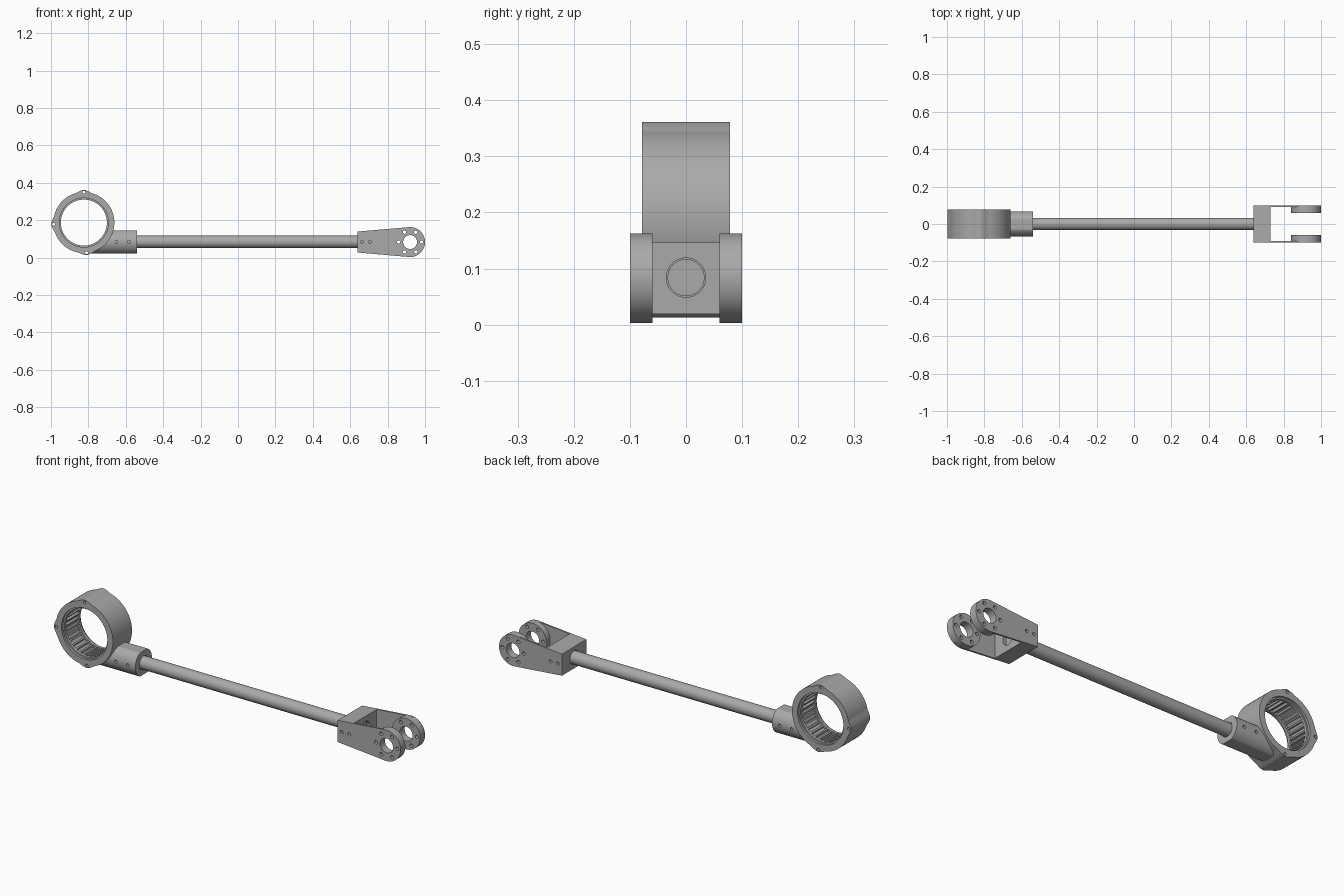
import bpy, bmesh
from math import sin, cos, pi, radians
from mathutils import Vector

if "Cube" in bpy.data.objects:
    bpy.data.objects.remove(bpy.data.objects["Cube"])

grey = bpy.data.materials.new("machined grey")
grey.use_nodes = True
grey.diffuse_color = (0.4, 0.4, 0.4, 1)
grey.node_tree.nodes["Principled BSDF"].inputs["Base Color"].default_value = (0.4, 0.4, 0.4, 1)

AXIS_Z = 0.084           # height of the rod axis
RING = (-0.824, 0.187)   # ring centre in x, z
EYE = (0.92, 0.083)      # clevis eye centre in x, z


def prism(name, points, start, end, axis="y"):
    """Extrude a closed outline along y (points are x, z) or x (points are y, z)."""
    place = (lambda p, t: (p[0], t, p[1])) if axis == "y" else (lambda p, t: (t, p[0], p[1]))
    bm = bmesh.new()
    face = bm.faces.new([bm.verts.new(place(p, start)) for p in points])
    shift = Vector(place((0, 0), end)) - Vector(place((0, 0), start))
    top = bmesh.ops.extrude_face_region(bm, geom=[face])["geom"]
    bmesh.ops.translate(bm, vec=shift, verts=[v for v in top if isinstance(v, bmesh.types.BMVert)])
    if face.is_valid and len(bm.faces) < len(points) + 2:
        bm.faces.new(face.verts)
    bmesh.ops.recalc_face_normals(bm, faces=bm.faces)
    mesh = bpy.data.meshes.new(name)
    bm.to_mesh(mesh)
    bm.free()
    obj = bpy.data.objects.new(name, mesh)
    bpy.context.collection.objects.link(obj)
    mesh.materials.append(grey)
    return obj


def arc(centre, radius, first=0, last=360, count=64):
    steps = count if last - first == 360 else count - 1
    angles = [radians(first + (last - first) * i / steps) for i in range(count)]
    return [(centre[0] + radius * cos(a), centre[1] + radius * sin(a)) for a in angles]


def combine(target, tool, operation="DIFFERENCE"):
    """Apply a boolean and remove the tool."""
    mod = target.modifiers.new("combine", "BOOLEAN")
    mod.operation, mod.solver, mod.object = operation, "EXACT", tool
    graph = bpy.context.evaluated_depsgraph_get()
    mesh = bpy.data.meshes.new_from_object(target.evaluated_get(graph))
    target.modifiers.clear()
    target.data = mesh
    bpy.data.objects.remove(tool)


def drill(target, centre, radius, start=-0.2, end=0.2, axis="y", count=20):
    combine(target, prism("cutter", arc(centre, radius, count=count), start, end, axis))


def finish(obj):
    obj.data.shade_smooth()
    obj.data.set_sharp_from_angle(angle=radians(28))


# Ring with three full-width pointed lugs
LUGS = (90, 183, 275)


def ring_radius(degrees):
    gap = min(abs(degrees - lug) for lug in LUGS)
    return 0.163 + 0.0115 * min(1, max(0, 1 - (gap - 2) / 13))


outline = [(RING[0] + ring_radius(d) * cos(radians(d)), RING[1] + ring_radius(d) * sin(radians(d)))
           for d in range(0, 360, 3)]
ring = prism("ring_housing", outline, -0.078, 0.078)

# Round socket with flattened top and bottom, merged into the ring
section = [(y, AXIS_Z + max(-0.061, min(0.061, z))) for y, z in arc((0, 0), 0.068)]
combine(ring, prism("socket", section, -0.81, -0.54, "x"), "UNION")

# Ring bore, stepped mouths and internal slots
drill(ring, RING, 0.123, count=96)
for side in (-1, 1):
    drill(ring, RING, 0.131, *sorted((side * 0.066, side * 0.1)), count=96)
slots = 32
gear = []
for i in range(slots):
    for part, radius in ((0, 0.12), (0.3, 0.12), (0.36, 0.137), (0.94, 0.137)):
        a = 2 * pi * (i + part) / slots
        gear.append((RING[0] + radius * cos(a), RING[1] + radius * sin(a)))
combine(ring, prism("cutter", gear, -0.052, 0.052))

# Lug screw holes, rod bore and socket pin holes
for lug in LUGS:
    a = radians(lug)
    drill(ring, (RING[0] + 0.162 * cos(a), RING[1] + 0.162 * sin(a)), 0.0075)
drill(ring, (0, AXIS_Z), 0.035, -0.66, -0.5, "x", 48)
for x in (-0.652, -0.583):
    drill(ring, (x, AXIS_Z), 0.008)
finish(ring)

# Clevis: tapered block opened into a fork
taper = arc(EYE, 0.08, -95, 95, 48) + [(0.64, EYE[1] + 0.056), (0.64, EYE[1] - 0.056)]
clevis = prism("clevis", taper, -0.1, 0.1)
opening = [(0.73, -0.1), (1.1, -0.1), (1.1, 0.3), (0.73, 0.3)]
combine(clevis, prism("cutter", opening, -0.091, 0.091))

# Thick round pads on the inside of each fork arm
for side in (-1, 1):
    pad = prism("pad", arc(EYE, 0.0797, count=96), *sorted((side * 0.06, side * 0.096)))
    combine(clevis, pad, "UNION")

# Eye holes, bolt circle, pin holes and rod bore
drill(clevis, EYE, 0.037, count=48)
for centre in arc(EYE, 0.061, count=6):
    drill(clevis, centre, 0.009)
for x in (0.663, 0.705):
    drill(clevis, (x, AXIS_Z), 0.008)
drill(clevis, (0, AXIS_Z), 0.035, 0.6, 0.8, "x", 48)
finish(clevis)

# Long rod seated in both end fittings
rod = prism("rod", arc((0, AXIS_Z), 0.033, count=48), -0.655, 0.715, "x")
finish(rod)
